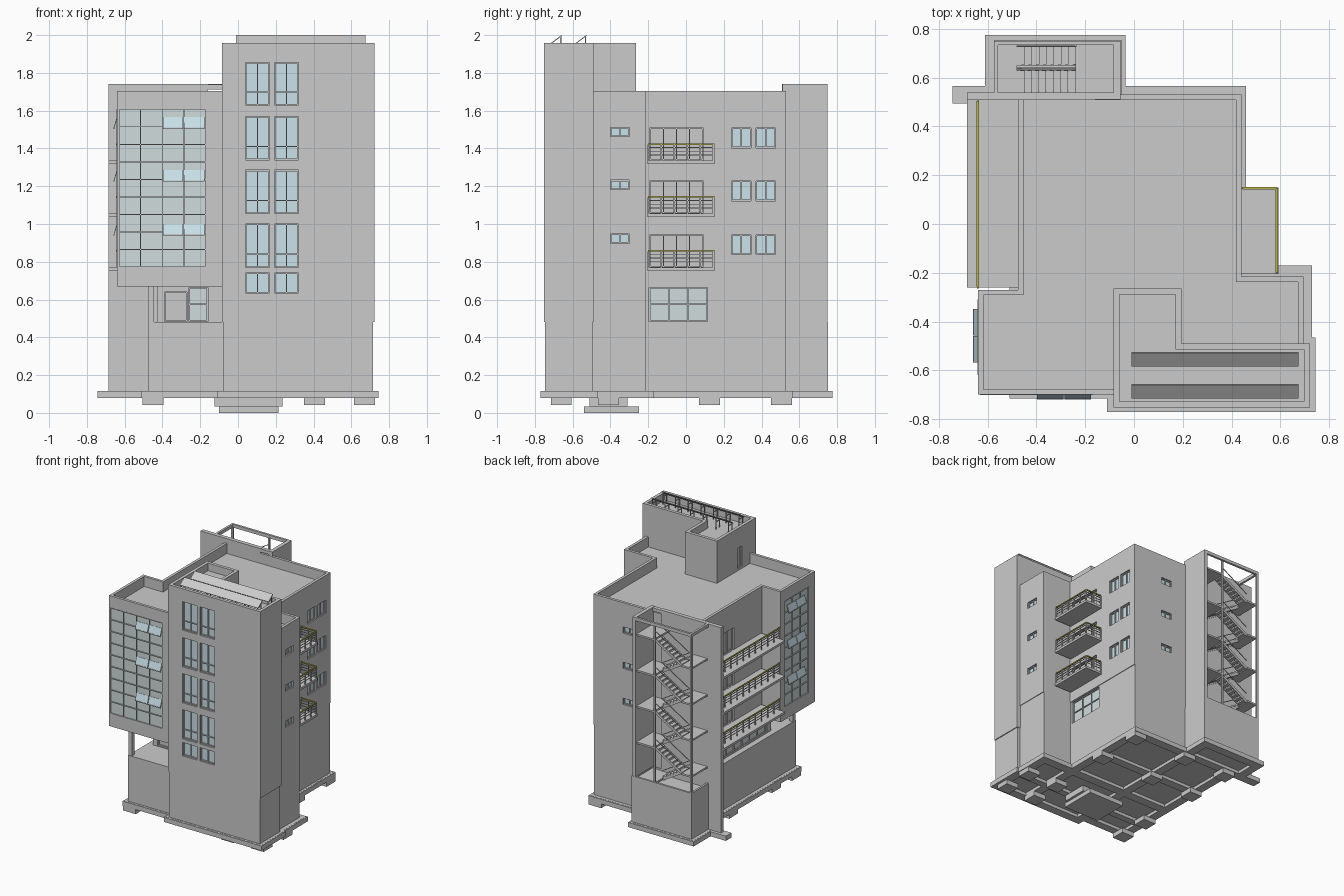
import bpy, bmesh
from mathutils import Vector, Matrix

if "Cube" in bpy.data.objects:
    bpy.data.objects.remove(bpy.data.objects["Cube"])


def mat(name, rgb):
    m = bpy.data.materials.new(name)
    m.diffuse_color = (*rgb, 1)
    m.use_nodes = True
    m.node_tree.nodes["Principled BSDF"].inputs["Base Color"].default_value = m.diffuse_color
    return m


BLUE = mat("window_glass", (0.60, 0.76, 0.83))
PALE = mat("curtain_glass", (0.64, 0.72, 0.72))
YELLOW = mat("handrail_yellow", (0.50, 0.46, 0.08))


def finish(name, bm, material=None):
    bmesh.ops.recalc_face_normals(bm, faces=bm.faces[:])
    me = bpy.data.meshes.new(name)
    bm.to_mesh(me)
    bm.free()
    ob = bpy.data.objects.new(name, me)
    bpy.context.collection.objects.link(ob)
    if material:
        me.materials.append(material)
    return ob


def build(name, boxes=(), beams=(), material=None):
    """One object from boxes (x0,x1,y0,y1,z0,z1) and beams (p,q,width,thickness)."""
    bm = bmesh.new()
    for x0, x1, y0, y1, z0, z1 in boxes:
        m = Matrix.Translation(((x0 + x1) / 2, (y0 + y1) / 2, (z0 + z1) / 2))
        bmesh.ops.create_cube(bm, size=1, matrix=m @ Matrix.Diagonal(
            (abs(x1 - x0), abs(y1 - y0), abs(z1 - z0), 1)))
    for p, q, w, t in beams:
        p, q = Vector(p), Vector(q)
        d = q - p
        side = d.cross(Vector((0, 0, 1)))
        side = side.normalized() if side.length > 1e-6 else Vector((1, 0, 0))
        up = side.cross(d).normalized()
        m = Matrix((side * w, d, up * t)).transposed().to_4x4()
        m.translation = (p + q) / 2
        bmesh.ops.create_cube(bm, size=1, matrix=m)
    return finish(name, bm, material)


def prism(name, pts, z0, z1, rim=0, drop=0):
    """Extruded plan; a rim makes a parapet around a sunken roof."""
    bm = bmesh.new()
    f = bm.faces.new([bm.verts.new((x, y, z0)) for x, y in pts])
    r = bmesh.ops.extrude_face_region(bm, geom=[f], use_keep_orig=True)["geom"]
    bmesh.ops.translate(bm, vec=(0, 0, z1 - z0), verts=[v for v in r if isinstance(v, bmesh.types.BMVert)])
    bmesh.ops.recalc_face_normals(bm, faces=bm.faces[:])
    if rim:
        top = max(bm.faces, key=lambda g: g.calc_center_median().z)
        bmesh.ops.inset_region(bm, faces=[top], thickness=rim, use_even_offset=True)
        inner = bmesh.ops.extrude_discrete_faces(bm, faces=[top])["faces"][0]
        bmesh.ops.translate(bm, vec=(0, 0, -drop), verts=inner.verts)
    return finish(name, bm)


# Windows: collect cutters, panes and bars for every opening
cuts, bars, panes = [], [], {"blue": [], "pale": [], "plain": []}


def slab(side, c, u0, u1, d0, d1, z0, z1):
    s = 1 if side in ("right", "back") else -1
    a, b = c + s * d0, c + s * d1
    return (a, b, u0, u1, z0, z1) if side in ("left", "right") else (u0, u1, a, b, z0, z1)


def window(side, c, u0, u1, z0, z1, cols=1, rows=(), kind="blue", depth=0.018, t=0.006):
    cuts.append(slab(side, c, u0, u1, -depth - 0.006, 0.02, z0, z1))
    panes[kind].append(slab(side, c, u0, u1, -depth - 0.006, -depth, z0, z1))
    for i in range(cols + 1):
        u = u0 + (u1 - u0 - t) * i / cols
        bars.append(slab(side, c, u, u + t, -depth, -depth + 0.008, z0, z1))
    for f in (0, *rows, 1):
        z = z0 + (z1 - z0 - t) * f
        bars.append(slab(side, c, u0, u1, -depth, -depth + 0.008, z, z + t))


FLOORS = (0.755, 1.04, 1.32)

# Tower windows on the front
for z0, z1 in ((0.635, 0.74), (0.77, 1.0), (1.055, 1.285), (1.34, 1.57), (1.63, 1.855)):
    for u in (0.04, 0.193):
        window("front", -0.75, u, u + 0.126, z0, z1, 2, (0.3,) if z1 - z0 > 0.2 else ())
# Repeating windows and balcony doors on each floor
for z in FLOORS:
    for u in (0.24, 0.37):
        window("right", 0.44, u, u + 0.105, z + 0.083, z + 0.188, 2)
    window("right", 0.44, -0.19, 0.09, z + 0.017, z + 0.19, 4, kind="plain")
    window("left", -0.475, 0.08, 0.42, z + 0.017, z + 0.19, 5, kind="plain")
    window("right", 0.695, -0.4, -0.3, z + 0.143, z + 0.192, 2)
    window("back", 0.53, 0.08, 0.18, z + 0.143, z + 0.192, 2)
# Curtain walls, ground floor glazing, roof door
grid = [i / 9 for i in range(1, 9)]
window("front", -0.7, -0.632, -0.17, 0.77, 1.61, 4, grid, "pale", 0.006, 0.005)
window("left", -0.64, -0.62, -0.31, 0.77, 1.61, 3, grid, "pale", 0.006, 0.005)
window("right", 0.435, -0.195, 0.115, 0.485, 0.665, 3, (0.5,), "pale")
window("front", -0.45, -0.26, -0.16, 0.485, 0.665, 1, (0.5,), "pale")
window("front", -0.45, -0.39, -0.27, 0.485, 0.64, 1, (), "plain")
window("left", -0.43, -0.4, 0.49, 0.485, 0.665, 9, (0.5,), "pale")
window("left", -0.085, -0.58, -0.52, 1.64, 1.8, 1, (), "plain")

# Main masses
base = prism("base_walls", [(-.475, .53), (.435, .53), (.435, -.215), (.69, -.215), (.69, -.6),
                            (-.05, -.6), (-.05, -.695), (-.475, -.695)], 0.115, 0.48)
ground = prism("ground_floor", [(-.43, .53), (.435, .53), (.435, -.215), (.69, -.215), (.69, -.6),
                                (-.05, -.6), (-.05, -.45), (-.43, -.45)], 0.48, 0.67)
upper = prism("upper_floors", [(-.475, .53), (.44, .53), (.44, -.215), (.695, -.215), (.695, -.6),
                               (-.05, -.6), (-.05, -.7), (-.64, -.7), (-.64, -.27), (-.475, -.27)],
              0.67, 1.703, 0.022, 0.08)
tower_plan = [(-.085, -.265), (.195, -.265), (.195, -.49), (.722, -.49), (.722, -.752), (-.085, -.752)]
tower = prism("tower", tower_plan, 0.48, 1.957, 0.025, 0.06)
build("tower_base", [(-.08, .715, -.747, -.495, .115, .48)])
cutter = build("window_cutter", cuts)
cutter.hide_render = True
cutter.display_type = "WIRE"
for body in (ground, upper, tower):
    m = body.modifiers.new("openings", "BOOLEAN")
    m.operation, m.solver, m.object = "DIFFERENCE", "EXACT", cutter
build("window_bars", bars)
build("window_panes", panes["blue"], material=BLUE)
build("curtain_panes", panes["pale"], material=PALE)
build("door_panels", panes["plain"])
build("terrace_column", [(-.475, -.445, -.69, -.66, .48, .67)])

# Open awning panes on both curtain walls
awn, sills = [], []
for z in FLOORS:
    t, b = z + 0.245, z + 0.188
    for c in (-0.344, -0.231):
        awn.append(((c, -.7, t), (c, -.717, b), .108, .004))
        sills.append((c - .054, c + .054, -.72, -.714, b - .004, b + .003))
    for c in (-0.514, -0.403):
        awn.append(((-.64, c, t), (-.657, c, b), .108, .004))
        sills.append((-.66, -.654, c - .054, c + .054, b - .004, b + .003))
build("awning_panes", beams=awn, material=BLUE)
build("awning_frames", sills)

# Balconies with railings
slabs, rails, tops = [], [], []


def railing(p, q, z, n):
    p, q = Vector((*p, z)), Vector((*q, z))
    up = Vector((0, 0, 1))
    tops.append((p + up * .093, q + up * .093, .01, .008))
    for h in (.035, .055, .075):
        rails.append((p + up * h, q + up * h, .004, .004))
    for i in range(n + 1):
        a = p.lerp(q, i / n)
        rails.append((a, a + up * .09, .007, .007))


for z in FLOORS:
    slabs += [(.43, .592, -.205, .15, z - .003, z + .015), (-.685, -.47, -.26, .515, z - .003, z + .015)]
    railing((.585, -.2), (.585, .145), z + .01, 5)
    railing((.445, .147), (.585, .147), z + .01, 2)
    railing((-.64, .505), (-.64, -.26), z + .01, 10)
build("balcony_slabs", slabs)
build("balcony_railings", beams=rails)
build("balcony_handrails", beams=tops, material=YELLOW)

# Stair tower: base tub, walls, posts and top frame
prism("stair_base", [(-.575, .52), (-.05, .52), (-.05, .752), (-.575, .752)], .115, .48, .016, .04)
build("stair_walls", [(-.685, -.16, .508, .54, .115, 1.74), (-.085, -.055, .51, .75, .48, 1.74)])
build("stair_frame", [(-.575, -.055, .733, .75, 1.715, 1.74), (-.575, -.558, .53, .75, 1.715, 1.74),
                      (-.16, -.08, .51, .54, 1.712, 1.738),
                      (-.575, -.56, .735, .75, .47, 1.72), (-.245, -.233, .728, .74, .47, 1.72)])
steps, flights = [], []
N, H = 8, 0.1425
for k in range(5):
    z = 1.607 - k * 2 * H
    steps.append((-.24, -.08, .535, .74, z - .014, z))
    if k == 4:
        break
    steps.append((-.565, -.48, .535, .74, z - H - .014, z - H))
    for i in range(N):
        x = -.24 - .03 * i
        hi = z - H * (i + 1) / N
        lo = z - 2 * H + H * (i + 1) / N
        steps += [(x - .03, x, .65, .73, hi - .006, hi + .006), (x - .03, x, .54, .63, lo - .012, lo)]
    for y, a, b in ((.652, z, z - H), (.728, z, z - H), (.628, z - 2 * H, z - H), (.545, z - 2 * H, z - H)):
        flights.append(((-.24, y, a - .01), (-.48, y, b - .01), .006, .02))
    for y, a, b in ((.728, z, z - H), (.64, z, z - H), (.636, z - 2 * H, z - H)):
        flights.append(((-.24, y, a + .06), (-.48, y, b + .06), .005, .005))
build("stair_steps", steps)
build("stair_stringers_and_rails", beams=flights)

# Solar panels on the tower roof
panels, legs = [], []
for y in (-.713, -.582):
    panels.append(((.333, y, 1.957), (.333, y + .055, 1.998), .685, .005))
    for i in range(7):
        x = 0.0 + .111 * i
        legs += [((x, y + .05, 1.895), (x, y + .05, 1.992), .006, .006),
                 ((x, y + .004, 1.955), (x, y + .052, 1.955), .006, .006),
                 ((x, y + .005, 1.895), (x, y + .005, 1.957), .006, .006)]
build("solar_panels", beams=panels)
build("solar_panel_legs", beams=legs)

# Foundation: floor plates, strip footings, pads and pit
plates = [(-.5, .45, -.71, .555), (-.6, -.045, .5, .765), (.4, .72, -.52, -.18), (-.1, .735, -.76, -.47)]
build("foundation_plate", [(*p, .103, .116) for p in plates])
strips = [(-.745, .46, .495, .565), (-.51, .46, .09, .16), (-.51, .73, -.245, -.17), (-.51, .745, -.52, -.465),
          (-.11, .745, -.77, -.70), (-.51, -.05, -.715, -.65), (-.51, -.44, -.715, .565), (-.11, -.04, -.77, .565),
          (.39, .46, -.77, .565), (.66, .73, -.52, -.17), (.675, .745, -.77, -.465),
          (-.61, -.54, .495, .775), (-.105, -.035, .5, .775), (-.61, -.035, .705, .775)]
build("strip_footings", [(*s, .078, .115) for s in strips])
pads = [(x - .055, x + .055, y - .055, y + .055, .042, .08)
        for x, y in [(-.45, .505), (-.45, .125), (-.45, -.41), (-.45, -.66), (.405, .505), (.405, .125),
                     (.405, -.41), (.405, -.66), (.67, -.41), (.67, -.66), (-.07, .505), (-.07, .125)]]
build("footing_pads", pads)
build("lift_pit", [(-.125, .235, -.51, -.31, .033, .08), (-.1, .215, -.54, -.25, 0, .035)])
